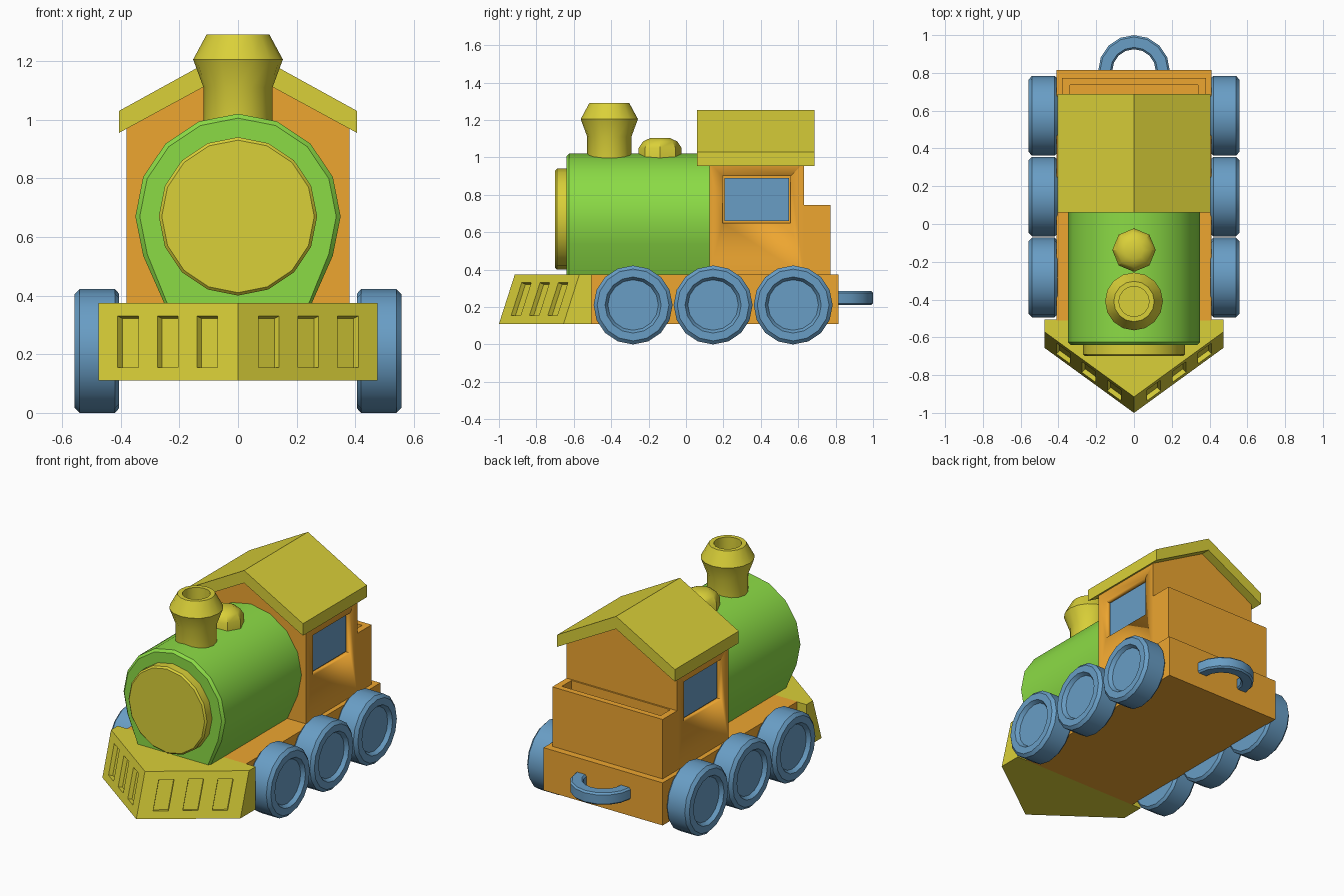
import bpy, bmesh
from math import sin, cos, pi, radians

if "Cube" in bpy.data.objects:
    bpy.data.objects.remove(bpy.data.objects["Cube"])

def material(name, rgb):
    m = bpy.data.materials.new(name)
    m.diffuse_color = (*rgb, 1)
    m.use_nodes = True
    m.node_tree.nodes["Principled BSDF"].inputs["Base Color"].default_value = m.diffuse_color
    return m

ORANGE = material("orange", (0.85, 0.38, 0.03))
GREEN = material("green", (0.26, 0.71, 0.06))
YELLOW = material("yellow", (0.70, 0.63, 0.04))
BLUE = material("blue", (0.14, 0.34, 0.56))

def finish(name, bm, mat):
    bmesh.ops.recalc_face_normals(bm, faces=bm.faces)
    me = bpy.data.meshes.new(name)
    bm.to_mesh(me)
    bm.free()
    ob = bpy.data.objects.new(name, me)
    bpy.context.collection.objects.link(ob)
    me.materials.append(mat)
    bpy.ops.object.select_all(action='DESELECT')
    ob.select_set(True)
    bpy.context.view_layer.objects.active = ob
    bpy.ops.object.shade_smooth_by_angle(angle=radians(32))
    return ob

def loft(name, rings, mat):
    """Solid skinned through matching rings of points, capped at both ends."""
    bm = bmesh.new()
    vs = [[bm.verts.new(p) for p in ring] for ring in rings]
    n = len(vs[0])
    for a, b in zip(vs, vs[1:]):
        for i in range(n):
            j = (i + 1) % n
            bm.faces.new((a[i], a[j], b[j], b[i]))
    bm.faces.new(vs[0])
    bm.faces.new(vs[-1])
    return finish(name, bm, mat)

def rect(x, y0, y1, z):
    return [(-x, y0, z), (x, y0, z), (x, y1, z), (-x, y1, z)]

def box(name, x0, x1, y0, y1, z0, z1, mat):
    ring = lambda z: [(x0, y0, z), (x1, y0, z), (x1, y1, z), (x0, y1, z)]
    return loft(name, [ring(z0), ring(z1)], mat)

def prism(name, prof, y0, y1, mat):
    return loft(name, [[(x, y, z) for x, z in prof] for y in (y0, y1)], mat)

def lathe(name, prof, n, place, mat):
    """prof is (radius, height); place maps (u, v, height) to a point."""
    angs = [2 * pi * i / n for i in range(n)]
    return loft(name, [[place(r * cos(a), r * sin(a), h) for a in angs] for r, h in prof], mat)

# chassis
box("chassis", -0.41, 0.41, -0.51, 0.815, 0.11, 0.375, ORANGE)

# boiler: round top, straight sides running down to the chassis
def boiler_ring(r, y, foot):
    arc = [radians(-22.5 + 22.5 * i) for i in range(11)]
    return [(foot, y, 0.37)] + [(r * cos(a), y, 0.67 + r * sin(a)) for a in arc] + [(-foot, y, 0.37)]

loft("boiler", [boiler_ring(0.35, 0.13, 0.25), boiler_ring(0.35, -0.625, 0.25),
                boiler_ring(0.335, -0.64, 0.24)], GREEN)
lathe("boiler_front_plate", [(0.27, -0.63), (0.27, -0.69), (0.26, -0.70)], 16,
      lambda u, v, h: (u, h, 0.67 + v), YELLOW)

# chimney with open top, and dome
lathe("chimney", [(0.118, 0.97), (0.118, 1.11), (0.153, 1.205), (0.107, 1.29),
                  (0.08, 1.29), (0.08, 1.17)], 16,
      lambda u, v, h: (u, v - 0.41, h), YELLOW)
lathe("dome", [(0.115, 0.97), (0.115, 1.05), (0.092, 1.085), (0.05, 1.105)], 8,
      lambda u, v, h: (u, v - 0.138, h), YELLOW)

# cab with recessed side windows
cab = prism("cab", [(-0.38, 0.37), (0.38, 0.37), (0.38, 0.972), (0, 1.178), (-0.38, 0.972)],
            0.125, 0.63, ORANGE)
for s in (-1, 1):
    xs = sorted((s * 0.35, s * 0.5))
    cutter = box("window_cutter", *xs, 0.195, 0.56, 0.65, 0.90, ORANGE)
    cutter.hide_render = True
    bpy.context.view_layer.objects.active = cab
    mod = cab.modifiers.new("window", 'BOOLEAN')
    mod.object = cutter
    mod.solver = 'EXACT'
    bpy.ops.object.modifier_apply(modifier=mod.name)
    bpy.data.objects.remove(cutter)
    xs = sorted((s * 0.34, s * 0.36))
    box("window_pane", *xs, 0.207, 0.55, 0.66, 0.89, BLUE)

# gabled roof
prism("roof", [(-0.405, 0.955), (0, 1.175), (0.405, 0.955), (0.405, 1.03), (0, 1.253), (-0.405, 1.03)],
      0.06, 0.688, YELLOW)

# open coal bunker behind the cab
loft("bunker", [rect(0.38, 0.625, 0.772, 0.37), rect(0.38, 0.625, 0.772, 0.745),
                rect(0.34, 0.64, 0.735, 0.745), rect(0.34, 0.64, 0.735, 0.60)], ORANGE)

# wedge-shaped cowcatcher with slots pressed into its sloping faces
half = [0, 0.07, 0.14, 0.205, 0.275, 0.34, 0.41, 0.475]
xs = [-x for x in half[:0:-1]] + half
zs = [0.11, 0.155, 0.33, 0.375]
bm = bmesh.new()
grid = [[bm.verts.new((x, -1 + 0.345 * abs(x) / 0.475 + 0.085 * (z - 0.11) / 0.265, z)) for x in xs]
        for z in zs]
slots = []
for r in range(3):
    for c in range(len(xs) - 1):
        f = bm.faces.new((grid[r][c], grid[r][c + 1], grid[r + 1][c + 1], grid[r + 1][c]))
        if r == 1 and c in (1, 3, 5, 8, 10, 12):
            slots.append(f)
back = [[bm.verts.new((x, -0.505, z)) for z in (0.11, 0.375)] for x in (-0.475, 0.475)]
(lb, lt), (rb, rt) = back
bm.faces.new(grid[0] + [rb, lb])
bm.faces.new(grid[-1] + [rt, lt])
bm.faces.new([row[0] for row in grid] + [lt, lb])
bm.faces.new([row[-1] for row in grid] + [rt, rb])
bm.faces.new((lb, rb, rt, lt))
bmesh.ops.recalc_face_normals(bm, faces=bm.faces)
bmesh.ops.inset_individual(bm, faces=slots, thickness=0.003, depth=-0.025)
finish("cowcatcher", bm, YELLOW)

# six wheels with dished hubs
for s, side in ((-1, "left"), (1, "right")):
    for i, y in enumerate((-0.283, 0.145, 0.573)):
        lathe(f"wheel_{side}_{i + 1}",
              [(0.195, 0.405), (0.211, 0.42), (0.211, 0.54), (0.192, 0.558),
               (0.15, 0.558), (0.135, 0.535)], 16,
              lambda u, v, h: (s * h, y + u, 0.211 + v), BLUE)

# rear coupling loop
section = [(0.115, 0.22), (0.125, 0.21), (0.18, 0.21), (0.19, 0.22),
           (0.19, 0.275), (0.18, 0.285), (0.125, 0.285), (0.115, 0.275)]
loft("coupling_loop", [[(r * cos(pi * i / 8), 0.81 + r * sin(pi * i / 8), z) for r, z in section]
                       for i in range(9)], BLUE)
